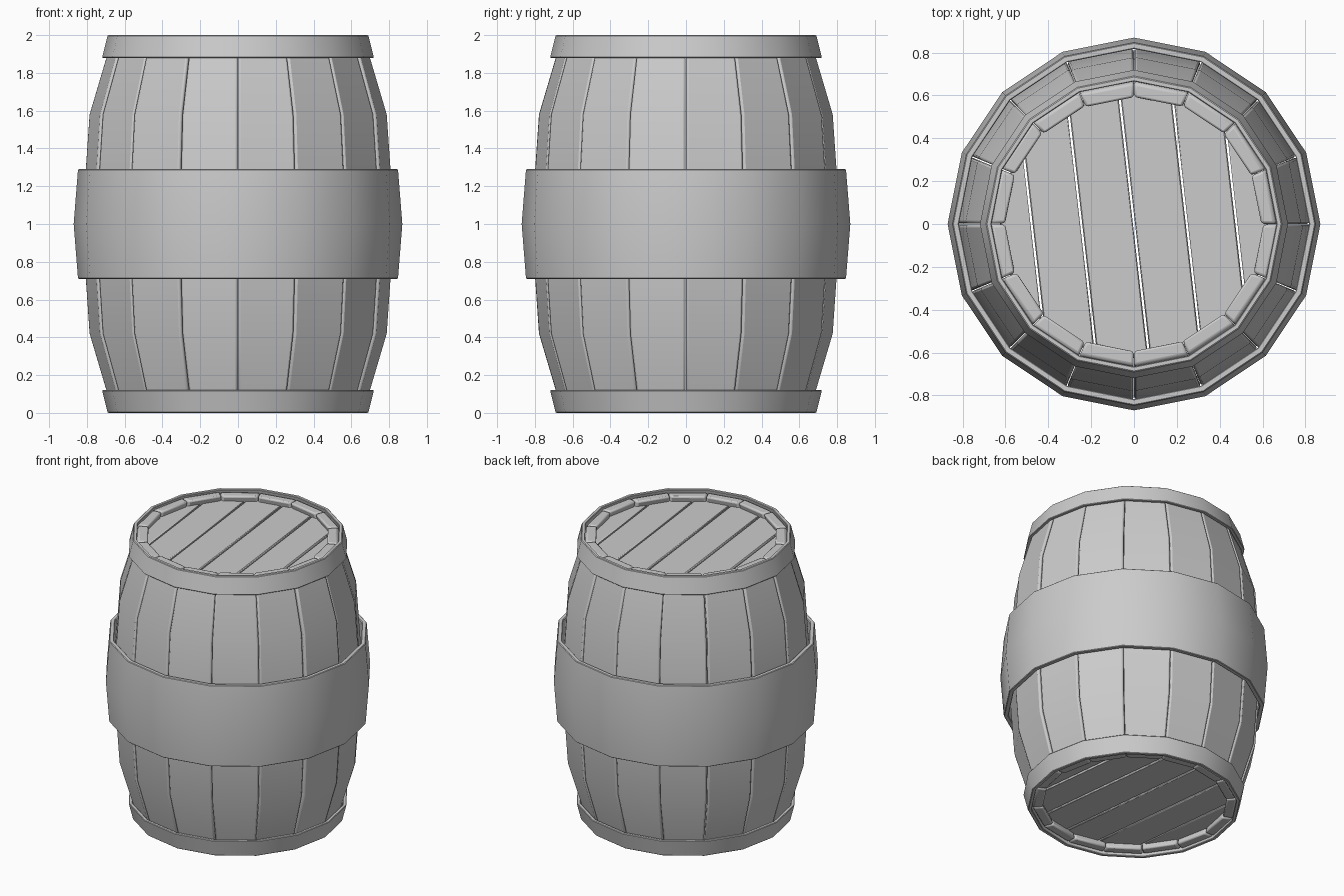
import bpy, bmesh, math, random
from mathutils import Vector, Matrix

if "Cube" in bpy.data.objects:
    bpy.data.objects.remove(bpy.data.objects["Cube"])

random.seed(4)
SIDES = 16
STEP = 2 * math.pi / SIDES


def finish(name, bm, bevel, segments=2):
    bmesh.ops.recalc_face_normals(bm, faces=bm.faces)
    mesh = bpy.data.meshes.new(name)
    bm.to_mesh(mesh)
    bm.free()
    ob = bpy.data.objects.new(name, mesh)
    bpy.context.collection.objects.link(ob)
    mod = ob.modifiers.new("bevel", 'BEVEL')
    mod.width = bevel
    mod.segments = segments
    mod.limit_method = 'ANGLE'
    mod.angle_limit = math.radians(40)
    bpy.ops.object.select_all(action='DESELECT')
    ob.select_set(True)
    bpy.context.view_layer.objects.active = ob
    bpy.ops.object.shade_smooth_by_angle(angle=math.radians(35))
    return ob


def hoop(name, profile, thickness):
    """16-sided band: outer (radius, z) profile given a wall thickness."""
    loop = profile + [(r - thickness, z) for r, z in reversed(profile)]
    bm = bmesh.new()
    rings = [[bm.verts.new((r * math.cos(i * STEP), r * math.sin(i * STEP), z))
              for r, z in loop] for i in range(SIDES)]
    n = len(loop)
    for i in range(SIDES):
        a, b = rings[i], rings[(i + 1) % SIDES]
        for j in range(n):
            k = (j + 1) % n
            bm.faces.new((a[j], b[j], b[k], a[k]))
    return finish(name, bm, 0.004, 1)


def stave(name, index):
    """Bowed plank filling one side of the barrel."""
    profile = [(0.665, 0.015), (0.785, 0.42), (0.825, 1.0), (0.785, 1.58), (0.665, 1.985)]
    shift = random.uniform(-0.008, 0.006)
    a0, a1 = index * STEP, (index + 1) * STEP
    mid = (a0 + a1) / 2
    move = Vector((math.cos(mid), math.sin(mid), 0)) * shift
    bm = bmesh.new()
    rows = []
    for r, z in profile:
        row = []
        for rad, a, s in ((r, a0, 1), (r, a1, -1), (r - 0.07, a1, -1), (r - 0.07, a0, 1)):
            da = s * 0.002 / rad
            row.append(bm.verts.new(
                Vector((rad * math.cos(a + da), rad * math.sin(a + da), z)) + move))
        rows.append(row)
    for lo, hi in zip(rows, rows[1:]):
        for j in range(4):
            k = (j + 1) % 4
            bm.faces.new((lo[j], lo[k], hi[k], hi[j]))
    bm.faces.new(rows[0])
    bm.faces.new(rows[-1])
    return finish(name, bm, 0.013)


def lid_plank(name, x0, x1, z, thick=0.06, radius=0.625):
    """Slice of a 16-sided disc between two parallel cuts."""
    bm = bmesh.new()
    bmesh.ops.create_circle(bm, cap_ends=True, segments=SIDES, radius=radius)
    turn = Matrix.Rotation(math.radians(6.5), 3, 'Z')
    for x, nx in ((x0, -1), (x1, 1)):
        bmesh.ops.bisect_plane(bm, geom=bm.verts[:] + bm.edges[:] + bm.faces[:],
                               plane_co=turn @ Vector((x, 0, 0)),
                               plane_no=turn @ Vector((nx, 0, 0)), clear_outer=True)
    ext = bmesh.ops.extrude_face_region(bm, geom=bm.faces[:])
    top = [g for g in ext['geom'] if isinstance(g, bmesh.types.BMVert)]
    bmesh.ops.translate(bm, verts=top, vec=(0, 0, thick))
    bmesh.ops.translate(bm, verts=bm.verts, vec=(0, 0, z))
    return finish(name, bm, 0.005, 1)


# Staves
for i in range(SIDES):
    stave(f"stave_{i + 1}", i)

# Lids at both ends
cuts = [-0.7, -0.475, -0.245, 0.0, 0.245, 0.475, 0.7]
for end, z in (("bottom", 0.055), ("top", 1.885)):
    for i, (x0, x1) in enumerate(zip(cuts, cuts[1:])):
        lid_plank(f"{end}_lid_plank_{i + 1}", x0 + 0.005, x1 - 0.005, z)

# Hoops
hoop("middle_hoop", [(0.847, 0.71), (0.87, 1.0), (0.847, 1.29)], 0.03)
hoop("top_hoop", [(0.72, 1.88), (0.69, 2.0)], 0.025)
hoop("bottom_hoop", [(0.69, 0.0), (0.72, 0.12)], 0.025)
